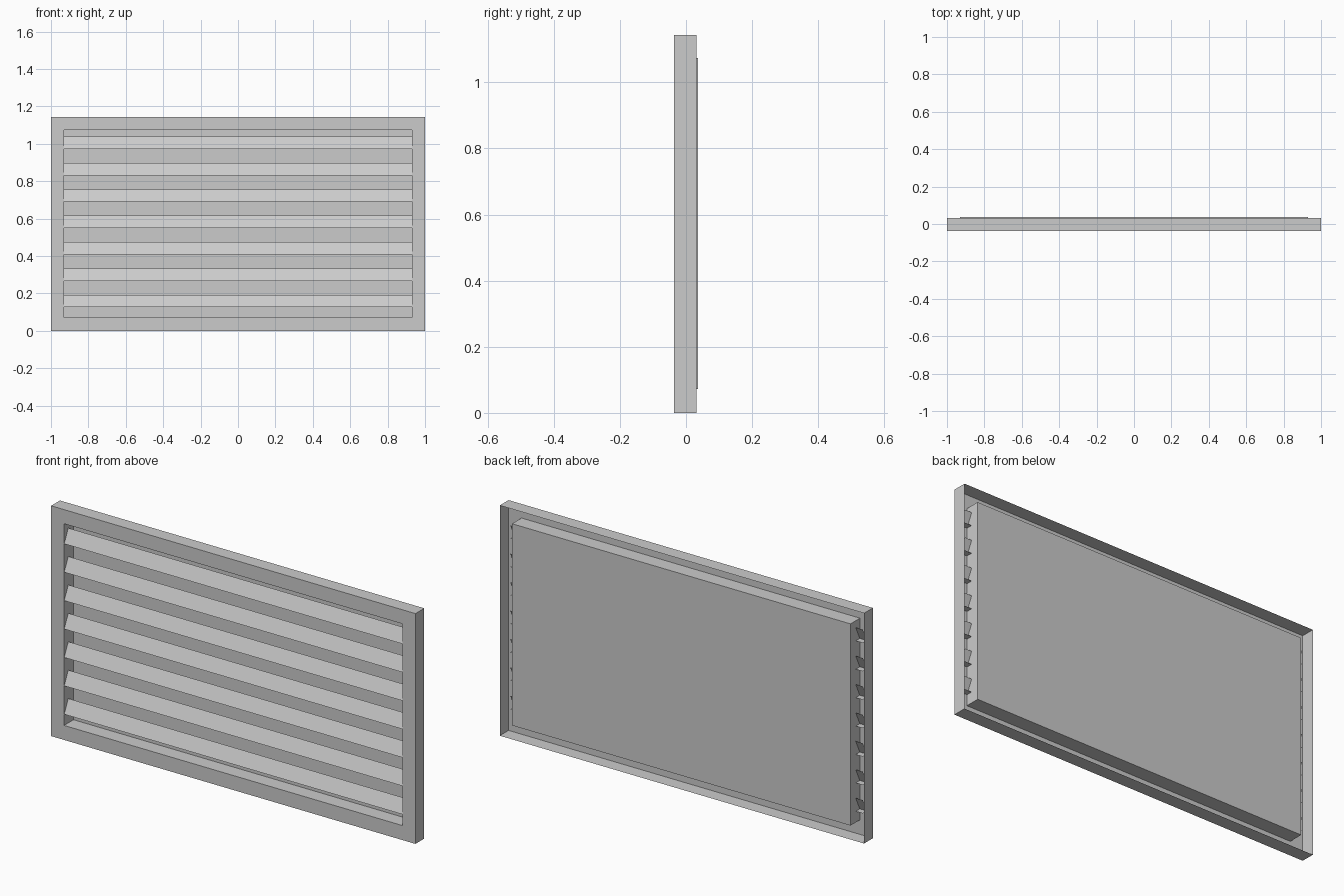
import bpy, bmesh

if "Cube" in bpy.data.objects:
    bpy.data.objects.remove(bpy.data.objects["Cube"])

W, H = 1.0, 1.143            # half width and height of the frame
IW, Z0, Z1 = 0.929, 0.072, 1.073   # opening
FRONT, RIM, BACK = -0.037, 0.032, 0.037


def make(name, build):
    bm = bmesh.new()
    build(bm)
    me = bpy.data.meshes.new(name)
    bm.to_mesh(me)
    bm.free()
    ob = bpy.data.objects.new(name, me)
    bpy.context.collection.objects.link(ob)
    return ob


def ring(bm, w, z0, z1, y):
    return [bm.verts.new((x, y, z)) for x, z in ((-w, z0), (w, z0), (w, z1), (-w, z1))]


def bridge(bm, a, b):
    for i in range(4):
        j = (i + 1) % 4
        bm.faces.new((a[i], a[j], b[j], b[i]))


# sheet frame: folded rim, front border, recessed tray with closed back
def frame(bm):
    rim = ring(bm, W, 0, H, RIM)
    outer = ring(bm, W, 0, H, FRONT)
    inner = ring(bm, IW, Z0, Z1, FRONT)
    back = ring(bm, IW, Z0, Z1, BACK)
    bridge(bm, rim, outer)
    bridge(bm, outer, inner)
    bridge(bm, inner, back)
    bm.faces.new(back)


make("vent_frame", frame)


# slat: sloped blade with a lip folded back along its lower edge
def slat(z):
    def build(bm):
        prof = ((-0.004, z + 0.066), (FRONT + 0.001, z), (-0.004, z))
        rows = [[bm.verts.new((x, y, h)) for x in (-0.968, 0.968)] for y, h in prof]
        for a, b in zip(rows, rows[1:]):
            bm.faces.new((a[0], b[0], b[1], a[1]))
    return build


for i in range(7):
    make(f"slat_{i + 1}", slat(0.973 - 0.141 * i))
